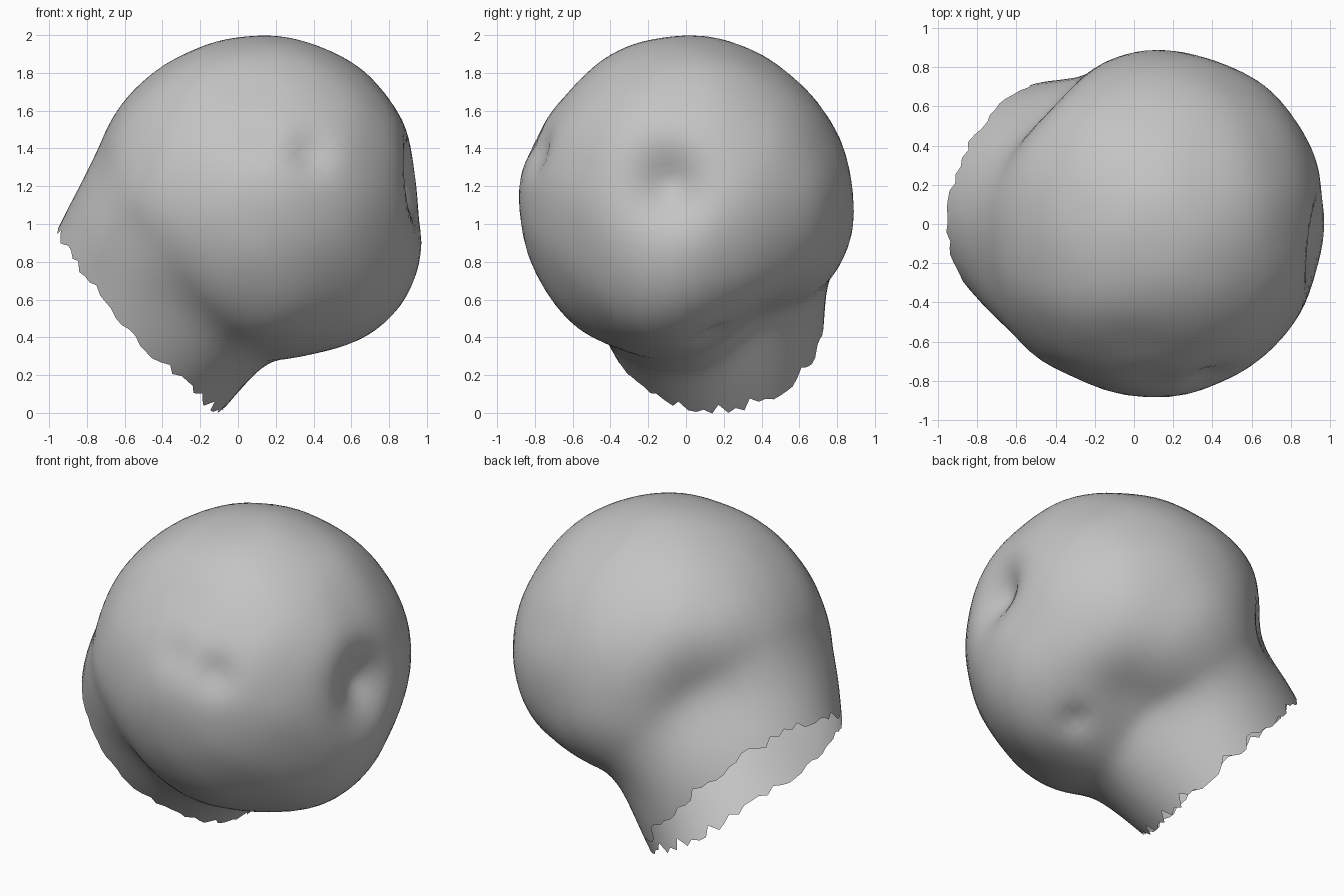
import bpy
import bmesh
import math
import random
from mathutils import Vector, noise

cube = bpy.data.objects.get("Cube")
if cube:
    bpy.data.objects.remove(cube, do_unlink=True)

random.seed(4)
SEGMENTS, RINGS = 84, 44
CENTRE = Vector((0.1, 0, 1.15))
RADIUS = 0.875

# Open rim of the neck: a tilted ellipse
RIM_CENTRE = Vector((-0.525, 0.155, 0.485))
RIM_LONG = Vector((0.43, 0.07, -0.485))
RIM_WIDE = Vector((0.06, 0.57, 0.055))

# Dents (negative) and swellings (positive): direction, width, height
LUMPS = [
    ((0.8, -0.09, 0.06), 0.22, -0.14),     # side dent
    ((0.66, -0.18, -0.66), 0.42, 0.08),    # lower side swelling
    ((0.85, 0, -0.38), 0.28, 0.025),
    ((0, -0.66, -0.6), 0.4, 0.03),         # lower front swelling
    ((0.05, -0.85, -0.1), 0.35, 0.012),
    ((0.03, -0.76, 0.28), 0.12, -0.02),    # pair of front dents
    ((0.27, -0.75, 0.22), 0.13, -0.05),
    ((0, 0, 1), 0.7, -0.025),              # flattened crown
    ((0, -0.7, 0.6), 0.4, -0.04),          # flattened brow
    ((0, 0.65, 0.7), 0.45, -0.02),
    ((-0.5, 0, 0.8), 0.35, -0.02),
    ((0.7, 0.7, -0.1), 0.45, 0.03),        # full back corner
    ((0, 0.85, -0.3), 0.35, 0.025),
    ((-0.75, -0.55, -0.1), 0.36, 0.04),    # full front corner
    ((-0.65, 0.68, 0), 0.35, -0.1),        # hollow behind the neck
    ((-0.8, 0.35, 0.05), 0.3, -0.03),
    ((0.15, 0.4, -0.7), 0.35, -0.11),      # hollow under the back
    ((0.35, 0.4, -0.6), 0.25, -0.03),
    ((0.4, 0.12, -0.64), 0.1, -0.04),      # small pinch
    ((-0.35, -0.4, -0.6), 0.3, -0.03),     # hollow under the front
]
LUMPS = [(Vector(d).normalized(), w, h) for d, w, h in LUMPS]


def ball_radius(direction):
    """Distance from the centre to the lumpy ball."""
    r = RADIUS + 0.008 * noise.noise(direction * 3)
    for axis, width, height in LUMPS:
        r += height * math.exp(-((direction - axis).length / width) ** 2)
    return r


# Ball and neck: rings swept from the rim to the far pole
bm = bmesh.new()
axis = (RIM_CENTRE - CENTRE).normalized()
columns = []
for i in range(SEGMENTS):
    phi = math.tau * i / SEGMENTS
    rim = RIM_CENTRE + RIM_LONG * math.cos(phi) + RIM_WIDE * math.sin(phi) - CENTRE
    side = (rim - axis * rim.dot(axis)).normalized()
    rim_angle = rim.angle(axis)
    flare = rim.length - ball_radius(rim.normalized())
    span = 0.46 - 0.09 * math.cos(phi)                # longer slope on the upper side
    start = rim_angle + random.choice((0, 0.012, 0.03))   # ragged edge
    column = []
    for j in range(RINGS):
        angle = start + (math.pi - start) * (j / RINGS) ** 1.15
        direction = axis * math.cos(angle) + side * math.sin(angle)
        s = max(0, 1 - (angle - rim_angle) / span)
        column.append(bm.verts.new(CENTRE + direction * (ball_radius(direction) + flare * s * s)))
    columns.append(column)

pole = bm.verts.new(CENTRE - axis * ball_radius(-axis))
for i, a in enumerate(columns):
    b = columns[(i + 1) % SEGMENTS]
    for j in range(RINGS - 1):
        bm.faces.new((a[j], b[j], b[j + 1], a[j + 1]))
    bm.faces.new((a[-1], b[-1], pole))

# Turn the surface outward
bm.normal_update()
tip = pole.link_faces[0]
if tip.normal.dot(axis) > 0:
    bmesh.ops.reverse_faces(bm, faces=bm.faces[:])
for face in bm.faces:
    face.smooth = True

mesh = bpy.data.meshes.new("ball_head")
bm.to_mesh(mesh)
bm.free()
ball = bpy.data.objects.new("ball_head", mesh)
bpy.context.collection.objects.link(ball)

# Plain grey
grey = bpy.data.materials.new("plain_grey")
grey.use_nodes = True
colour = (0.55, 0.55, 0.55, 1)
grey.diffuse_color = colour
grey.node_tree.nodes["Principled BSDF"].inputs["Base Color"].default_value = colour
mesh.materials.append(grey)
